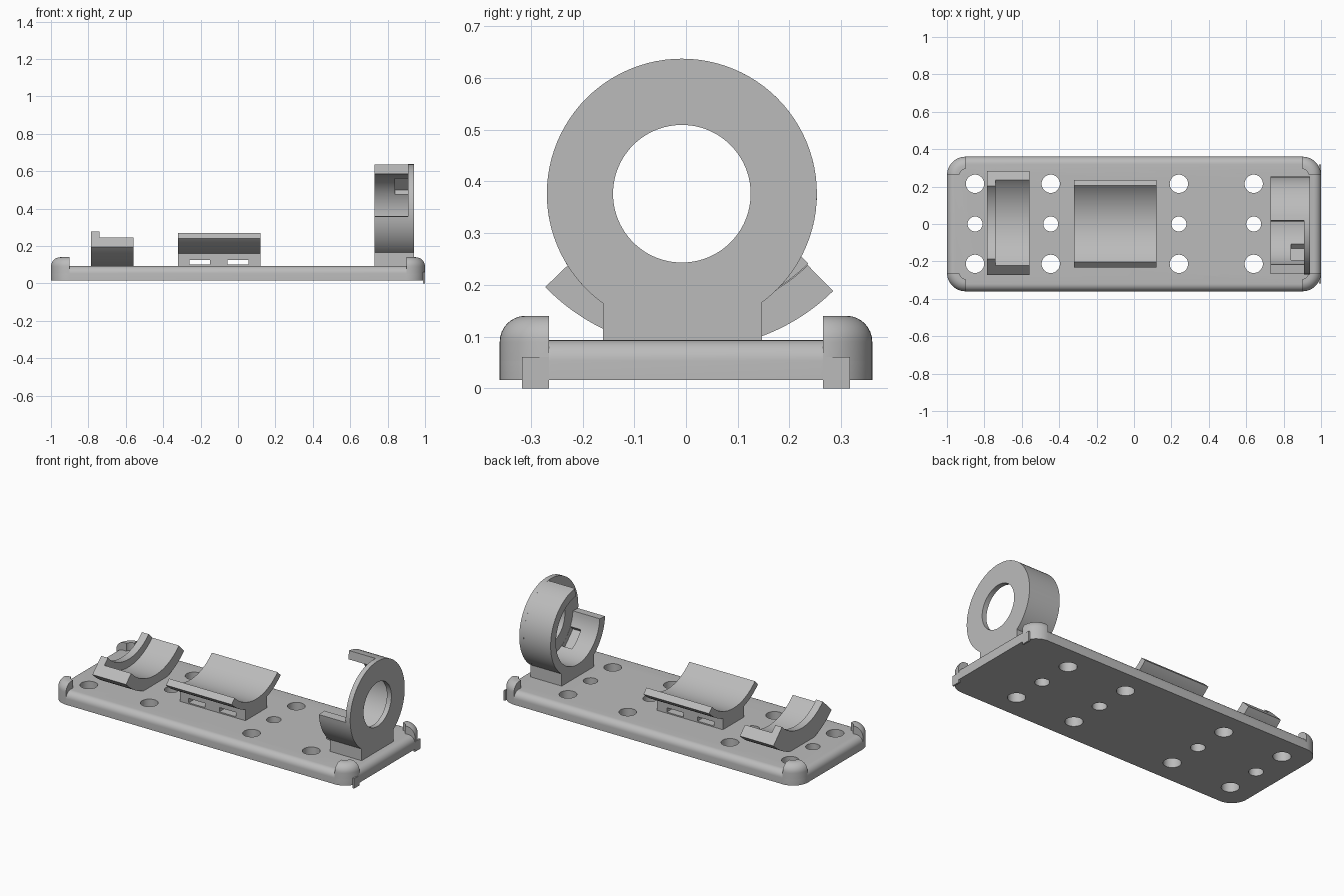
import bpy, bmesh
from math import sin, cos, pi, radians
from mathutils import Matrix

cube = bpy.data.objects.get("Cube")
if cube:
    bpy.data.objects.remove(cube, do_unlink=True)

grey = bpy.data.materials.new("plain grey")
grey.use_nodes = True
COLOUR = (0.5, 0.5, 0.5, 1)
grey.diffuse_color = COLOUR
grey.node_tree.nodes["Principled BSDF"].inputs["Base Color"].default_value = COLOUR


def loft(name, rings):
    """Skin a stack of equal rings and cap both ends."""
    bm = bmesh.new()
    rows = [[bm.verts.new(p) for p in ring] for ring in rings]
    n = len(rows[0])
    for low, high in zip(rows, rows[1:]):
        for i in range(n):
            j = (i + 1) % n
            bm.faces.new((low[i], low[j], high[j], high[i]))
    bm.faces.new(rows[0][::-1])
    bm.faces.new(rows[-1])
    bmesh.ops.recalc_face_normals(bm, faces=bm.faces)
    mesh = bpy.data.meshes.new(name)
    bm.to_mesh(mesh)
    bm.free()
    mesh.materials.append(grey)
    ob = bpy.data.objects.new(name, mesh)
    bpy.context.collection.objects.link(ob)
    return ob


def arc(cy, cz, r, a0, a1, steps=48):
    angles = [radians(a0 + (a1 - a0) * i / steps) for i in range(steps + 1)]
    return [(cy + r * cos(a), cz + r * sin(a)) for a in angles]


def along_x(name, profile, x0, x1):
    return loft(name, [[(x, y, z) for y, z in profile] for x in (x0, x1)])


def sector(name, centre, r_in, r_out, a0, a1, x0, x1):
    profile = arc(*centre, r_out, a0, a1) + arc(*centre, r_in, a1, a0)
    return along_x(name, profile, x0, x1)


def disc(name, centre, r, x0, x1):
    return along_x(name, arc(*centre, r, 0, 360, 96)[:-1], x0, x1)


def box(name, x0, x1, y0, y1, z0, z1):
    return along_x(name, [(y0, z0), (y1, z0), (y1, z1), (y0, z1)], x0, x1)


def rounded(hx, hy, r, z):
    ring = []
    for k, (sx, sy) in enumerate([(1, 1), (-1, 1), (-1, -1), (1, -1)]):
        for x, y in arc(sx * (hx - r), sy * (hy - r), r, 90 * k, 90 * k + 90, 12):
            ring.append((x, y, z))
    return ring


def slab(name, z0, z1, fillet):
    """Rounded plate with a filleted top edge."""
    rings = [rounded(1, 0.36, 0.1, z0)]
    for i in range(9):
        a = pi / 2 * i / 8
        d = fillet * (1 - cos(a))
        rings.append(rounded(1 - d, 0.36 - d, 0.1 - d, z1 - fillet + fillet * sin(a)))
    return loft(name, rings)


def boolean(ob, cutter, operation="DIFFERENCE"):
    mod = ob.modifiers.new("cut", "BOOLEAN")
    mod.operation, mod.object, mod.solver = operation, cutter, "EXACT"
    bpy.context.view_layer.objects.active = ob
    bpy.ops.object.modifier_apply(modifier=mod.name)
    bpy.data.objects.remove(cutter, do_unlink=True)


FLOOR, DECK = 0.016, 0.093

# Base plate with three rows of four holes
base = slab("base_plate", FLOOR, DECK, 0.04)
for x in (-0.85, -0.445, 0.24, 0.64):
    for y, r in ((-0.213, 0.049), (0, 0.04), (0.215, 0.049)):
        hole = [(x + px, y + py) for px, py in arc(0, 0, r, 0, 360, 40)[:-1]]
        boolean(base, loft("hole", [[(*p, z) for p in hole] for z in (-0.1, 0.3)]))

# Corner guards, hollow on the inside
for sx, side in ((-1, "right"), (1, "left")):
    for sy, end in ((-1, "front"), (1, "back")):
        guard = slab(f"{end}_{side}_corner_guard", FLOOR, 0.14, 0.05)
        xs, ys = sorted((sx * 0.9, sx * 1.1)), sorted((sy * 0.265, sy * 0.5))
        boolean(guard, box("corner", *xs, *ys, 0, 0.3), "INTERSECT")
        pocket = [rounded(0.935, 0.295, 0.04, z) for z in (0.08, 0.3)]
        boolean(guard, loft("pocket", pocket))

# Small feet under the left end
for y0, y1, end in ((-0.317, -0.265, "front"), (0.265, 0.317, "back")):
    box(f"{end}_foot", 0.99, 1.0, y0, y1, 0, 0.06)

# Right cradle with a raised end lip
c = (0.01, 0.468)
sector("right_cradle", c, 0.322, 0.392, 224, 314.4, -0.74, -0.56)
sector("right_cradle_lip", c, 0.275, 0.392, 224, 314.4, -0.785, -0.74)

# Middle cradle on a slotted pedestal
sector("middle_cradle", (0.002, 0.475), 0.29, 0.331, 225, 315, -0.32, 0.12)
pedestal = box("middle_pedestal", -0.32, 0.12, -0.1, 0.104, DECK - 0.02, 0.165)
for x in (-0.205, 0):
    boolean(pedestal, box("slot", x - 0.055, x + 0.055, -0.3, 0.3, 0.1, 0.126))

# Upright ring: end wall with a round opening, and an open-fronted shell
c = (-0.008, 0.376)
wall = disc("ring_end_wall", c, 0.261, 0.91, 0.94)
boolean(wall, disc("opening", c, 0.133, 0.8, 1.0))
shell = sector("ring_shell", c, 0.21, 0.261, -176, 84, 0.73, 0.91)
for angle in (45, 225):
    notch = box("notch", 0.84, 0.909, 0, 0.235, -0.06, 0.06)
    turn = Matrix.Rotation(radians(angle), 4, "X")
    notch.data.transform(Matrix.Translation((0, *c)) @ turn)
    boolean(shell, notch)

# Ring pedestal, hollowed to the shell
pedestal = box("ring_pedestal", 0.73, 0.94, -0.16, 0.147, DECK - 0.02, 0.2)
boolean(pedestal, disc("bore", c, 0.25, 0.6, 1.1))

# Smooth curved surfaces, keep hard edges
bpy.ops.object.select_all(action="DESELECT")
for ob in bpy.context.scene.objects:
    if ob.type == "MESH":
        ob.select_set(True)
        bpy.context.view_layer.objects.active = ob
bpy.ops.object.shade_smooth_by_angle(angle=radians(30))
